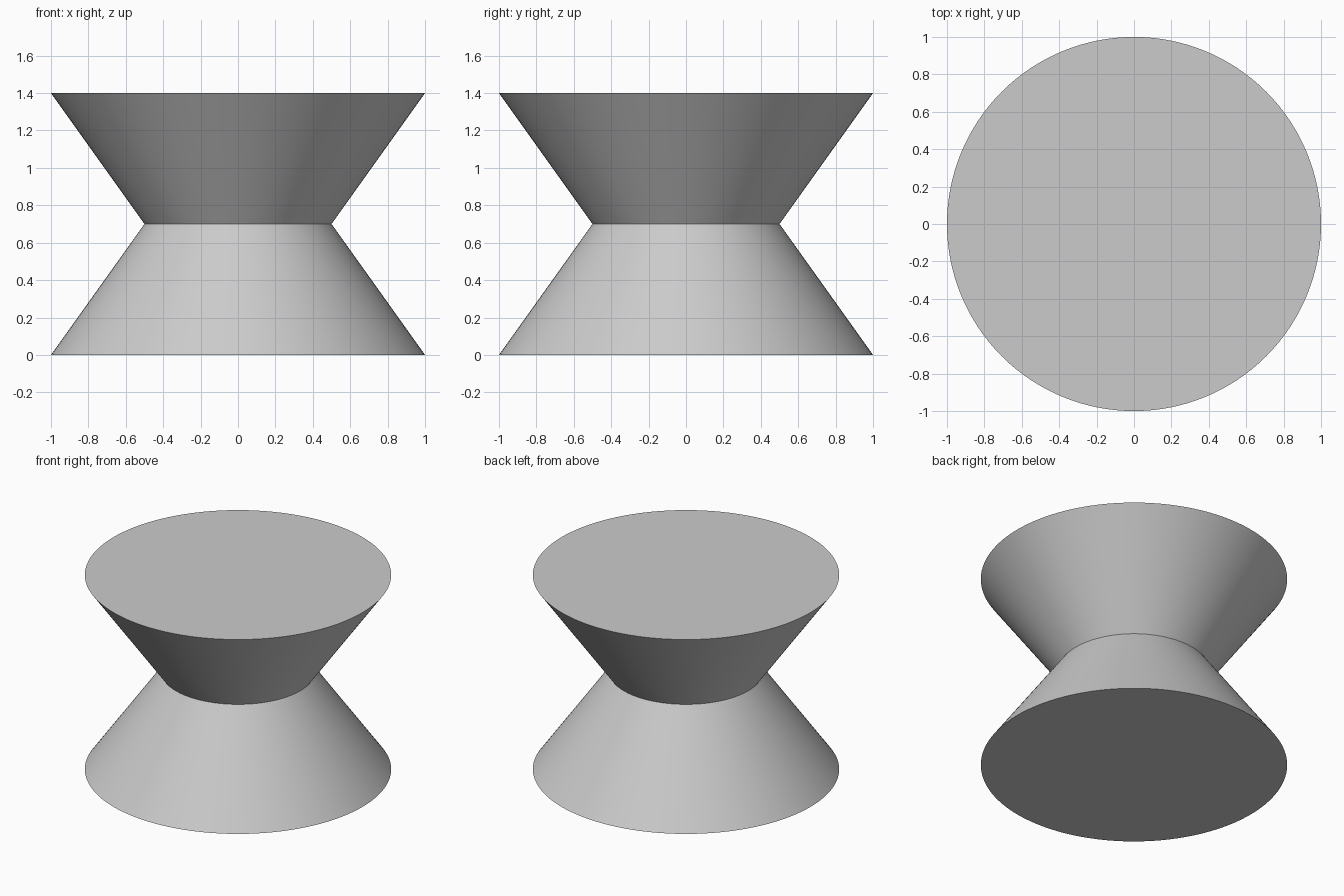
import bpy
import math

cube = bpy.data.objects.get("Cube")
if cube:
    bpy.data.objects.remove(cube, do_unlink=True)

GREY = (0.6, 0.6, 0.6, 1.0)
RIM, WAIST, HALF = 1.0, 0.5, 0.7

mat = bpy.data.materials.new("light_grey")
mat.use_nodes = True
mat.diffuse_color = GREY
mat.node_tree.nodes["Principled BSDF"].inputs["Base Color"].default_value = GREY


def frustum(name, bottom, top, z):
    bpy.ops.mesh.primitive_cone_add(vertices=128, radius1=bottom, radius2=top,
                                    depth=HALF, location=(0, 0, z + HALF / 2))
    obj = bpy.context.object
    obj.name = name
    obj.data.materials.append(mat)
    bpy.ops.object.shade_smooth_by_angle(angle=math.radians(30))


# Two equal frustums meeting at the narrow waist
frustum("lower_cone", RIM, WAIST, 0)
frustum("upper_cone", WAIST, RIM, HALF)
